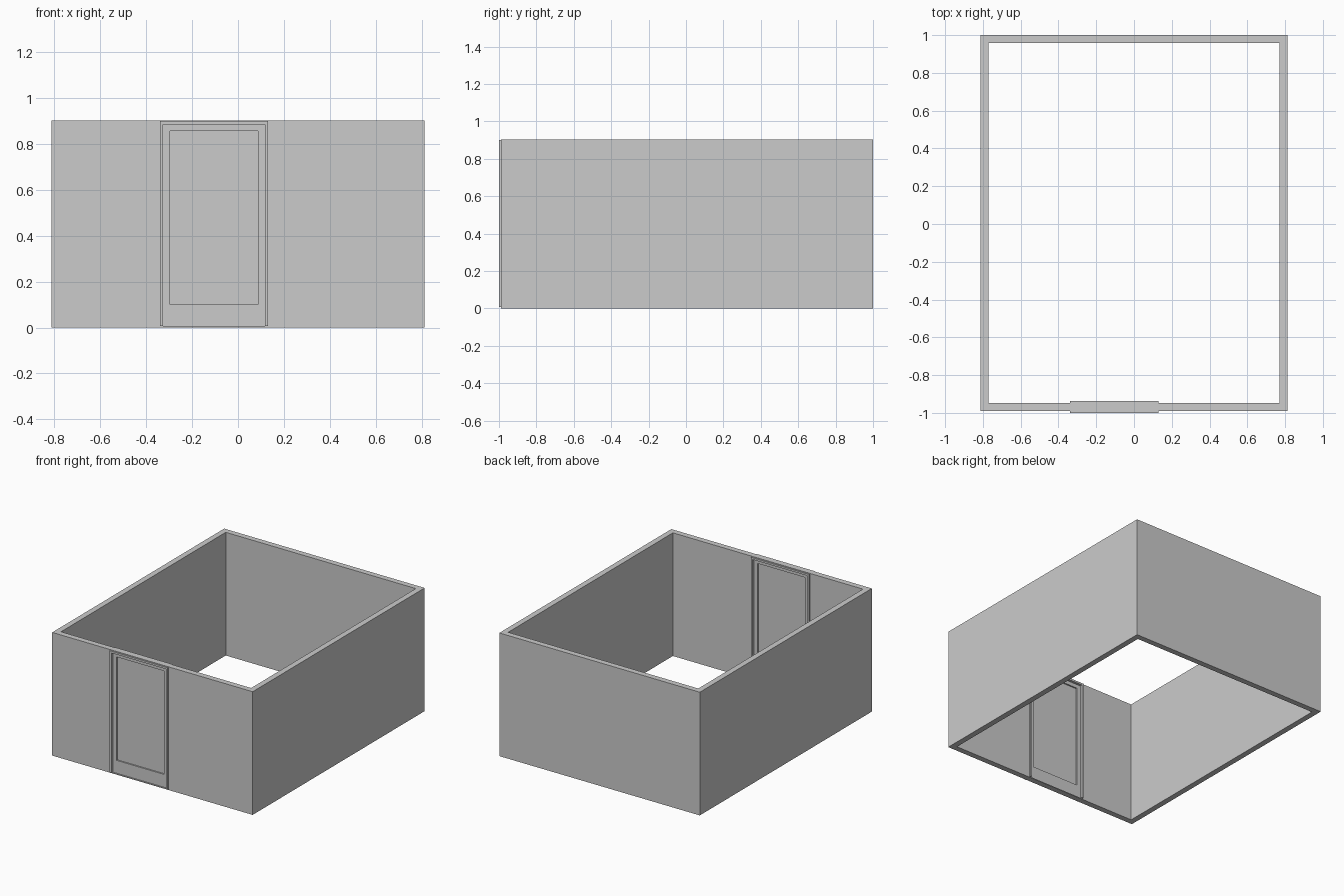
import bpy, bmesh
from mathutils import Vector

if "Cube" in bpy.data.objects:
    bpy.data.objects.remove(bpy.data.objects["Cube"])


def add_object(name, bm):
    bmesh.ops.recalc_face_normals(bm, faces=bm.faces)
    mesh = bpy.data.meshes.new(name)
    bm.to_mesh(mesh)
    bm.free()
    obj = bpy.data.objects.new(name, mesh)
    bpy.context.collection.objects.link(obj)
    return obj


def rect(x0, x1, v0, v1):
    return [(x0, v0), (x1, v0), (x1, v1), (x0, v1)]


def prism(name, to3d, push, outer, inner=None):
    """Extrude a flat profile, or the ring between two matching profiles."""
    bm = bmesh.new()
    a = [bm.verts.new(to3d(*p)) for p in outer]
    if inner:
        b = [bm.verts.new(to3d(*p)) for p in inner]
        n = len(a)
        faces = [bm.faces.new((a[i], a[(i + 1) % n], b[(i + 1) % n], b[i])) for i in range(n)]
    else:
        faces = [bm.faces.new(a)]
    ext = bmesh.ops.extrude_face_region(bm, geom=faces, use_keep_orig=True)
    top = [v for v in ext["geom"] if isinstance(v, bmesh.types.BMVert)]
    bmesh.ops.translate(bm, verts=top, vec=Vector(push))
    return add_object(name, bm)


def upright(name, y0, y1, outer, inner=None):
    return prism(name, lambda x, z: (x, y0, z), (0, y1 - y0, 0), outer, inner)


X0, X1 = -0.34, 0.13      # door frame outer sides
Z0, Z1 = 0.006, 0.899     # door frame bottom and top
I0, I1, IZ = -0.326, 0.117, 0.885

# Four walls as one rectangular ring
walls = prism("walls", lambda x, y: (x, y, 0), (0, 0, 0.902),
              rect(-0.812, 0.812, -0.99, 1.0), rect(-0.77, 0.77, -0.948, 0.958))

# Doorway cut through the front wall
cutter = upright("doorway_cutter", -1.05, -0.9, rect(X0, X1, Z0, Z1))
cutter.hide_render = True
cutter.hide_set(True)
cut = walls.modifiers.new("doorway", 'BOOLEAN')
cut.object = cutter
cut.operation = 'DIFFERENCE'
cut.solver = 'EXACT'

# Three-sided door frame, slightly proud of the wall on both faces
upright("door_frame", -1.0, -0.937,
        [(X0, Z0), (I0, Z0), (I0, IZ), (I1, IZ), (I1, Z0), (X1, Z0), (X1, Z1), (X0, Z1)])

# Door leaf with a large opening, and the pane set into it
pane = rect(-0.296, 0.088, 0.10, 0.857)
upright("door_leaf", -0.982, -0.955, rect(I0, I1, Z0, IZ), pane)
upright("door_pane", -0.972, -0.965, pane)
